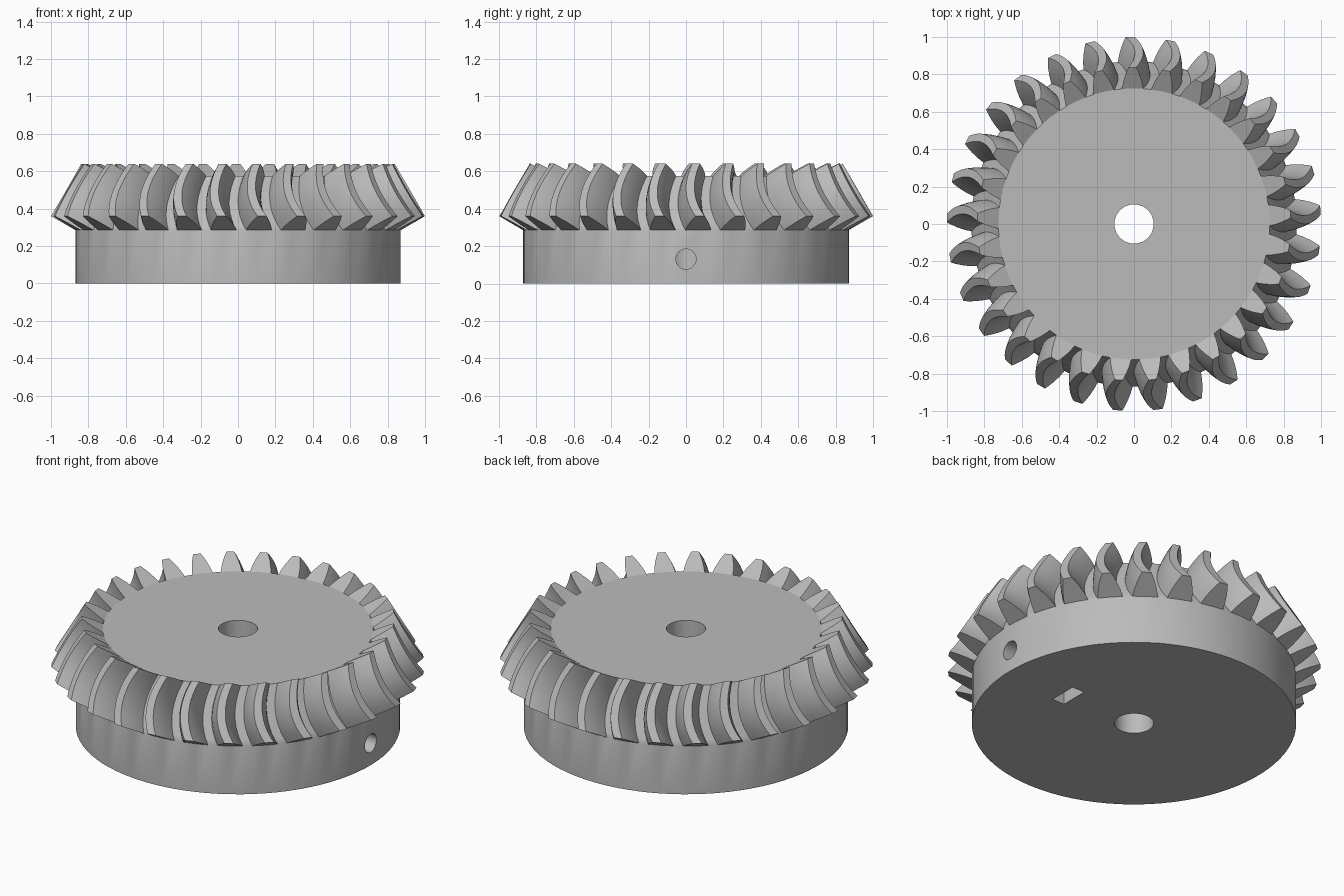
import bpy, bmesh, math
from mathutils import Vector

if "Cube" in bpy.data.objects:
    bpy.data.objects.remove(bpy.data.objects["Cube"])

TEETH, STEPS = 29, 10
PITCH = 2 * math.pi / TEETH
START = math.radians(91.2)
BULGE = math.radians(2.6)
# Half tooth: height fraction and half width in degrees
HALF = [(0, 4.5), (0.3, 3.8), (0.6, 2.9), (0.85, 2.0), (1, 1.4)]
PROFILE = [(h, -a) for h, a in HALF] + [(h, a) for h, a in reversed(HALF)]
ROOT = Vector((0.87, 0.285)), Vector((0.725, 0.575))
TIP = Vector((1.0, 0.36)), Vector((0.838, 0.64))

steel = bpy.data.materials.new("grey_steel")
steel.use_nodes = True
grey = (0.5, 0.5, 0.5, 1)
steel.diffuse_color = grey
steel.node_tree.nodes["Principled BSDF"].inputs["Base Color"].default_value = grey

bm = bmesh.new()


def polar(r, angle, z):
    return bm.verts.new((r * math.cos(angle), r * math.sin(angle), z))


def bridge(a, b):
    for i in range(len(a)):
        j = (i + 1) % len(a)
        bm.faces.new((a[i], a[j], b[j], b[i]))


# Toothed ring: one outline for each step along the curved teeth
loops = []
for s in range(STEPS + 1):
    t = s / STEPS
    root, tip = ROOT[0].lerp(ROOT[1], t), TIP[0].lerp(TIP[1], t)
    curve = -BULGE * 4 * t * (1 - t) - math.radians(0.6) * t
    loop = []
    for k in range(TEETH):
        for h, a in PROFILE:
            r, z = root.lerp(tip, h)
            loop.append(polar(r, START + k * PITCH + curve + math.radians(a), z))
    loops.append(loop)
for a, b in zip(loops, loops[1:]):
    bridge(a, b)


# Tooth end faces, returning the round root edge
def close_teeth(loop, root, curve):
    n, ring = len(PROFILE), []
    for k in range(TEETH):
        tooth = loop[k * n:(k + 1) * n]
        middle = polar(root.x, START + k * PITCH + curve, root.y)
        bm.faces.new(tooth + [middle])
        ring += [tooth[0], middle, tooth[-1]]
    return ring


lower_ring = close_teeth(loops[0], ROOT[0], 0)
upper_ring = close_teeth(loops[-1], ROOT[1], -math.radians(0.6))

# Hub wall and flat ends
base_ring = [bm.verts.new((v.co.x, v.co.y, 0)) for v in lower_ring]
bridge(base_ring, lower_ring)
bm.faces.new(base_ring)
bm.faces.new(upper_ring)
bmesh.ops.recalc_face_normals(bm, faces=bm.faces[:])
mesh = bpy.data.meshes.new("bevel_gear")
bm.to_mesh(mesh)
bm.free()
gear = bpy.data.objects.new("bevel_gear", mesh)
bpy.context.collection.objects.link(gear)
mesh.materials.append(steel)


def cut(cutter):
    cutter.hide_render = True
    cutter.data.materials.append(steel)
    bpy.context.view_layer.objects.active = gear
    mod = gear.modifiers.new("cut", "BOOLEAN")
    mod.operation, mod.solver, mod.object = "DIFFERENCE", "EXACT", cutter
    bpy.ops.object.modifier_apply(modifier=mod.name)
    bpy.data.objects.remove(cutter)


# Shaft bore
bpy.ops.mesh.primitive_cylinder_add(vertices=48, radius=0.105, depth=2)
cut(bpy.context.object)
# Set screw hole from the side into the bore
bpy.ops.mesh.primitive_cylinder_add(vertices=32, radius=0.054, depth=1,
                                    location=(0.55, 0, 0.13), rotation=(0, math.pi / 2, 0))
cut(bpy.context.object)
# Nut slot in the underside
bpy.ops.mesh.primitive_cube_add(size=1, location=(0.46, 0, 0.1))
slot = bpy.context.object
slot.scale = (0.08, 0.167, 0.24)
cut(slot)

bpy.ops.object.select_all(action="DESELECT")
gear.select_set(True)
bpy.context.view_layer.objects.active = gear
bpy.ops.object.shade_smooth_by_angle(angle=math.radians(28))
